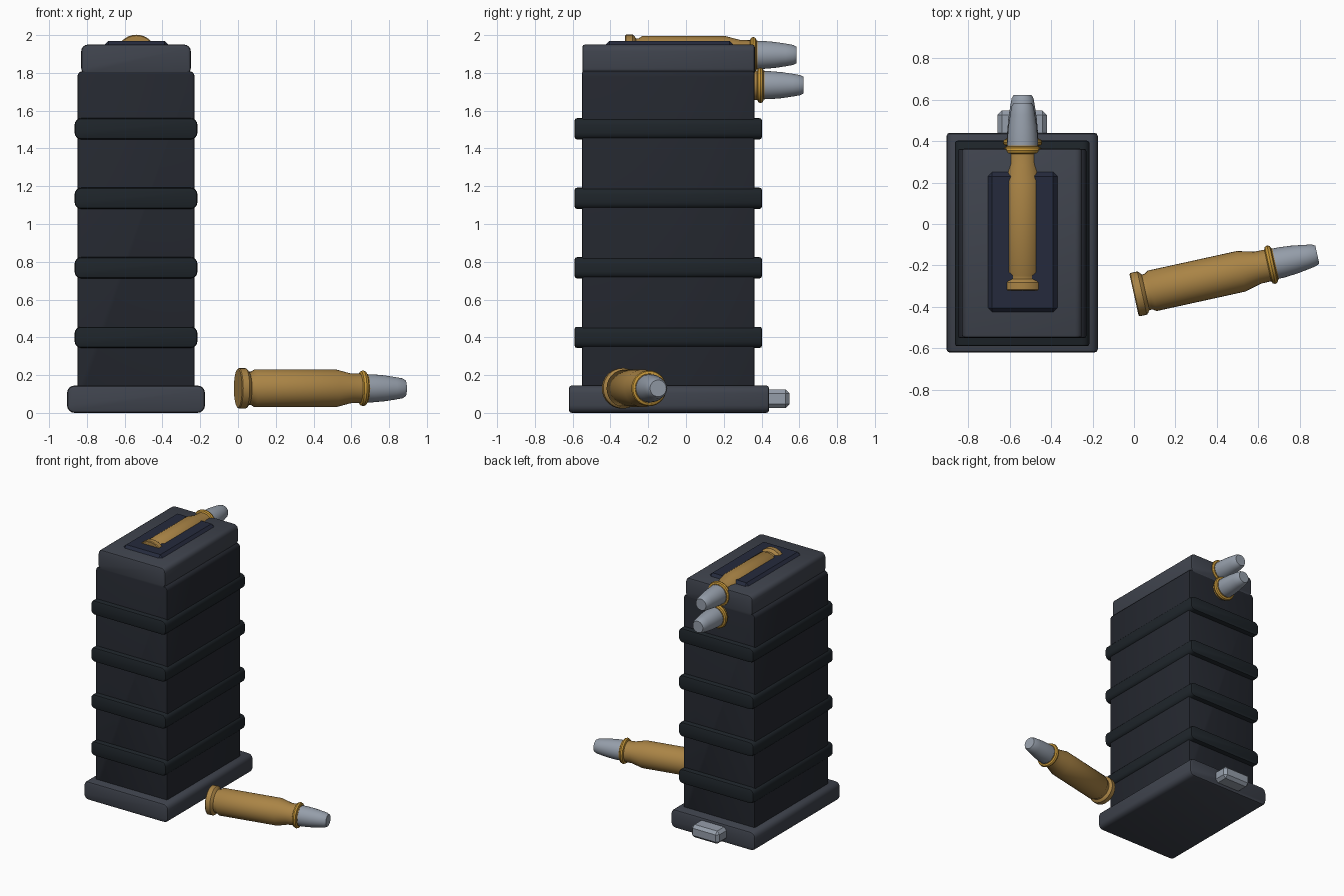
import bpy, bmesh, math
from mathutils import Matrix

if "Cube" in bpy.data.objects:
    bpy.data.objects.remove(bpy.data.objects["Cube"])


def mat(name, r, g, b):
    m = bpy.data.materials.new(name)
    m.diffuse_color = (r, g, b, 1)
    m.use_nodes = True
    m.node_tree.nodes["Principled BSDF"].inputs["Base Color"].default_value = m.diffuse_color
    return m


BLACK = mat("black_polymer", 0.018, 0.021, 0.029)
RIB = mat("rib_polymer", 0.013, 0.018, 0.023)
GREY = mat("dark_grey", 0.05, 0.057, 0.075)
NAVY = mat("navy", 0.018, 0.023, 0.045)
STEEL = mat("steel", 0.30, 0.34, 0.40)
BRASS = mat("brass", 0.40, 0.23, 0.06)
GOLD = mat("gold", 0.55, 0.30, 0.04)


def finish(name, bm, material):
    bmesh.ops.recalc_face_normals(bm, faces=bm.faces)
    me = bpy.data.meshes.new(name)
    bm.to_mesh(me)
    bm.free()
    ob = bpy.data.objects.new(name, me)
    bpy.context.collection.objects.link(ob)
    me.materials.append(material)
    bpy.ops.object.select_all(action='DESELECT')
    ob.select_set(True)
    bpy.context.view_layer.objects.active = ob
    bpy.ops.object.shade_smooth_by_angle(angle=math.radians(35))
    return ob


def block(name, x, y, z, round_r, edge, material, segs=4):
    """Box from (min, max) ranges: edges along y rounded, front/back rims softened."""
    bm = bmesh.new()
    size = [b - a for a, b in (x, y, z)]
    mid = [(a + b) / 2 for a, b in (x, y, z)]
    bmesh.ops.create_cube(bm, size=1, matrix=Matrix.Translation(mid) @ Matrix.Diagonal((*size, 1)))
    if round_r:
        along = [e for e in bm.edges if abs(e.verts[0].co.y - e.verts[1].co.y) > 1e-4]
        bmesh.ops.bevel(bm, geom=along, offset=round_r, segments=segs, profile=0.5, affect='EDGES')
    rim = [e for e in bm.edges if e.calc_face_angle(0) > math.radians(60)]
    bmesh.ops.bevel(bm, geom=rim, offset=edge, segments=2 if segs > 1 else 1,
                    profile=0.5, affect='EDGES')
    return finish(name, bm, material)


def lathe(name, profile, matrix, material, closed=False):
    """Revolve (distance, radius) points about local x."""
    bm = bmesh.new()
    n = 32
    rings = [[bm.verts.new((s, r * math.cos(2 * math.pi * i / n), r * math.sin(2 * math.pi * i / n)))
              for i in range(n)] for s, r in profile]
    pairs = list(zip(rings, rings[1:]))
    if closed:
        pairs.append((rings[-1], rings[0]))
    else:
        bm.faces.new(rings[0])
        bm.faces.new(rings[-1])
    for a, b in pairs:
        for i in range(n):
            j = (i + 1) % n
            bm.faces.new((a[i], a[j], b[j], b[i]))
    bm.transform(matrix)
    return finish(name, bm, material)


def cartridge(name, loc, yaw):
    m = Matrix.Translation(loc) @ Matrix.Rotation(math.radians(yaw), 4, 'Z')
    lathe(name + "_case", [(0, 0.102), (0.005, 0.107), (0.04, 0.107), (0.047, 0.102), (0.057, 0.088),
                           (0.072, 0.088), (0.09, 0.1), (0.53, 0.1), (0.61, 0.079), (0.70, 0.077)],
          m, BRASS)
    # rounded collar at the case mouth
    ring = [(0.678 + 0.017 * math.cos(t * math.pi / 4), 0.078 + 0.017 * math.sin(t * math.pi / 4))
            for t in range(8)]
    lathe(name + "_collar", ring, m, GOLD, closed=True)
    lathe(name + "_bullet", [(0.68, 0.075), (0.73, 0.074), (0.79, 0.069), (0.85, 0.060),
                             (0.89, 0.053), (0.906, 0.044)], m, STEEL)


# Magazine shell, top cap and floor plate
block("magazine_body", (-0.85, -0.23), (-0.55, 0.362), (0.10, 1.81), 0.03, 0.01, BLACK)
block("top_cap", (-0.83, -0.25), (-0.548, 0.364), (1.79, 1.95), 0.035, 0.012, GREY)
block("floor_plate", (-0.905, -0.175), (-0.62, 0.44), (0, 0.145), 0.04, 0.015, GREY)

# Grip ribs
for i in range(4):
    zc = 0.40 + i * 0.368
    block(f"rib_{i + 1}", (-0.865, -0.215), (-0.59, 0.402), (zc - 0.056, zc + 0.056), 0.035, 0.012, RIB)

# Feed opening plate and rear catch
block("feed_plate", (-0.705, -0.37), (-0.425, 0.25), (1.90, 1.97), 0, 0.02, NAVY, segs=1)
block("rear_catch", (-0.66, -0.42), (0.36, 0.548), (0.025, 0.125), 0, 0.022, STEEL, segs=1)

# Loaded rounds and the loose round
cartridge("top_round", (-0.538, -0.322, 1.895), 90)
cartridge("second_round", (-0.538, -0.284, 1.735), 90)
cartridge("loose_round", (0.0, -0.342, 0.13), 12.4)
